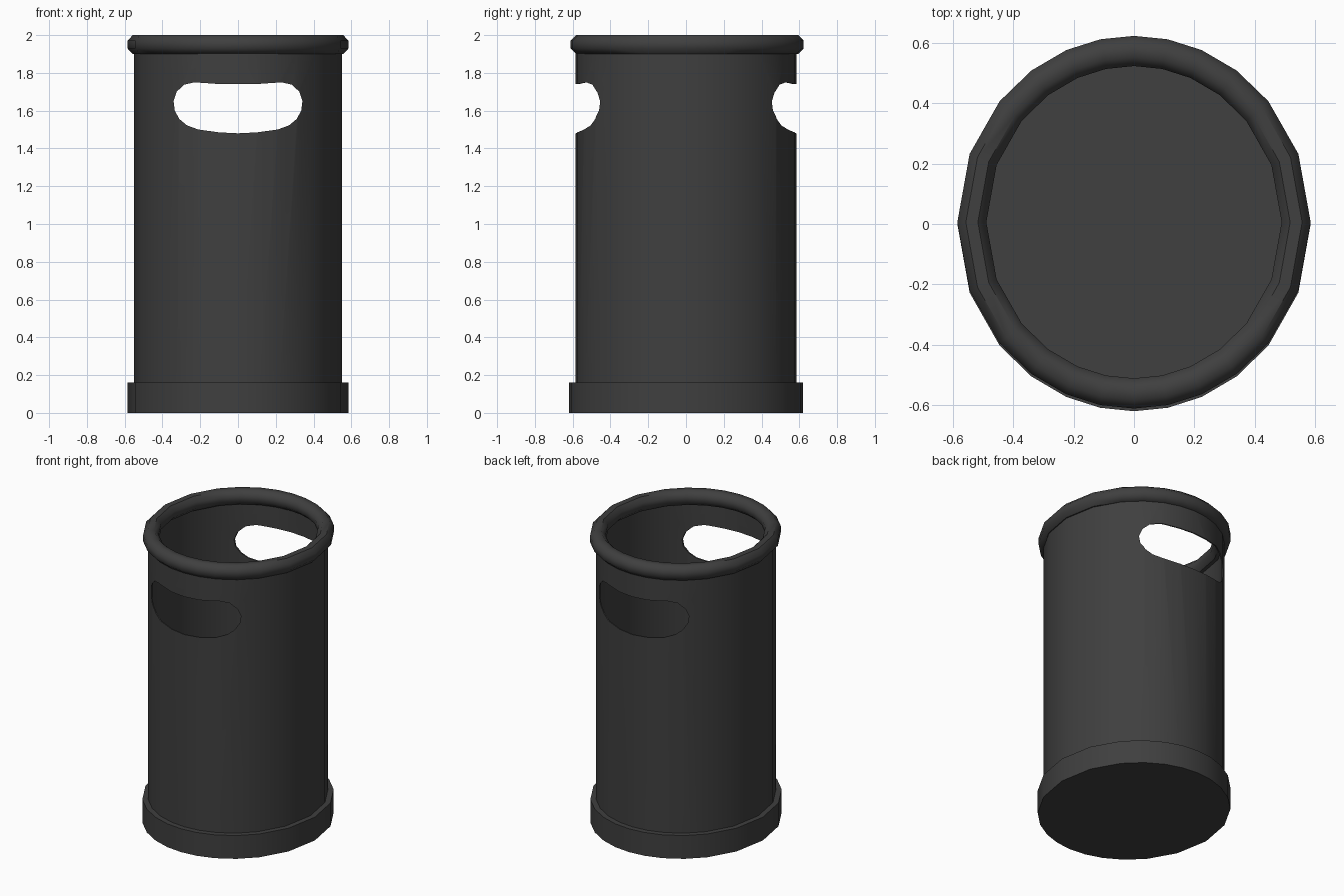
import bpy, bmesh, math

if "Cube" in bpy.data.objects:
    bpy.data.objects.remove(bpy.data.objects["Cube"])

# Uneven facet angles per quarter, measured from the y axis, mirrored all round
Q = [0, 11, 22.5, 35.5, 49.5, 68.5, 90]
ANGLES = Q + [180 - a for a in Q[-2::-1]]
ANGLES += [360 - a for a in ANGLES[-2:0:-1]]

dark = bpy.data.materials.new("dark_grey")
dark.diffuse_color = (0.05, 0.05, 0.05, 1)
dark.use_nodes = True
dark.node_tree.nodes["Principled BSDF"].inputs["Base Color"].default_value = dark.diffuse_color


def finish(name, bm, smooth=True):
    bmesh.ops.recalc_face_normals(bm, faces=bm.faces)
    me = bpy.data.meshes.new(name)
    bm.to_mesh(me)
    bm.free()
    me.materials.append(dark)
    ob = bpy.data.objects.new(name, me)
    bpy.context.collection.objects.link(ob)
    if smooth:
        bpy.ops.object.select_all(action='DESELECT')
        bpy.context.view_layer.objects.active = ob
        ob.select_set(True)
        bpy.ops.object.shade_smooth_by_angle(angle=math.radians(46))
    return ob


def oval_lathe(name, profile, closed=True, y0=0.0, cap=False):
    """Sweep (x radius, y radius, z) points round the oval."""
    bm = bmesh.new()
    rings = [[bm.verts.new((rx * math.sin(math.radians(a)),
                            y0 + ry * math.cos(math.radians(a)), z))
              for a in ANGLES] for rx, ry, z in profile]
    n = len(ANGLES)
    for k in range(len(rings) if closed else len(rings) - 1):
        r, s = rings[k], rings[(k + 1) % len(rings)]
        for i in range(n):
            j = (i + 1) % n
            bm.faces.new((r[i], r[j], s[j], s[i]))
    if cap:
        bm.faces.new(rings[0])
        bm.faces.new(rings[-1])
    return finish(name, bm)


# Thin-walled body
body = oval_lathe("body", [(0.55, 0.584, 0.02), (0.55, 0.584, 1.93),
                           (0.542, 0.576, 1.93), (0.542, 0.576, 0.02)])

# Base: bottom disc, outer band and ledge, inside floor
oval_lathe("base", [(0.585, 0.62, 0), (0.585, 0.62, 0.16),
                    (0.546, 0.58, 0.16), (0.546, 0.58, 0.02)],
           closed=False, cap=True)

# Rolled rim with eight-sided section
tube = []
for i in range(8):
    t = math.radians(22.5 + 45 * i)
    c, s = 0.052 * math.cos(t), 0.052 * math.sin(t)
    tube.append((0.537 + c, 0.567 + c * 1.04, 1.95 + s * 1.04))
oval_lathe("rim", tube, y0=0.006)

# Hand slots cut through front and back
half = [(0, 1.74), (0.1, 1.741), (0.23, 1.75), (0.285, 1.738), (0.325, 1.70),
        (0.341, 1.65), (0.335, 1.60), (0.31, 1.555), (0.27, 1.522),
        (0.21, 1.5), (0.1, 1.485), (0, 1.48)]
outline = half + [(-x, z) for x, z in half[-2:0:-1]]
bm = bmesh.new()
front = [bm.verts.new((x, -1, z)) for x, z in outline]
back = [bm.verts.new((x, 1, z)) for x, z in outline]
bm.faces.new(front)
bm.faces.new(back)
for i in range(len(front)):
    j = (i + 1) % len(front)
    bm.faces.new((front[i], front[j], back[j], back[i]))
cutter = finish("slot_cutter", bm, smooth=False)

mod = body.modifiers.new("slots", 'BOOLEAN')
mod.operation = 'DIFFERENCE'
mod.solver = 'EXACT'
mod.object = cutter
bpy.ops.object.select_all(action='DESELECT')
bpy.context.view_layer.objects.active = body
body.select_set(True)
bpy.ops.object.modifier_apply(modifier=mod.name)
bpy.data.objects.remove(cutter)
bpy.ops.object.shade_smooth_by_angle(angle=math.radians(46))
